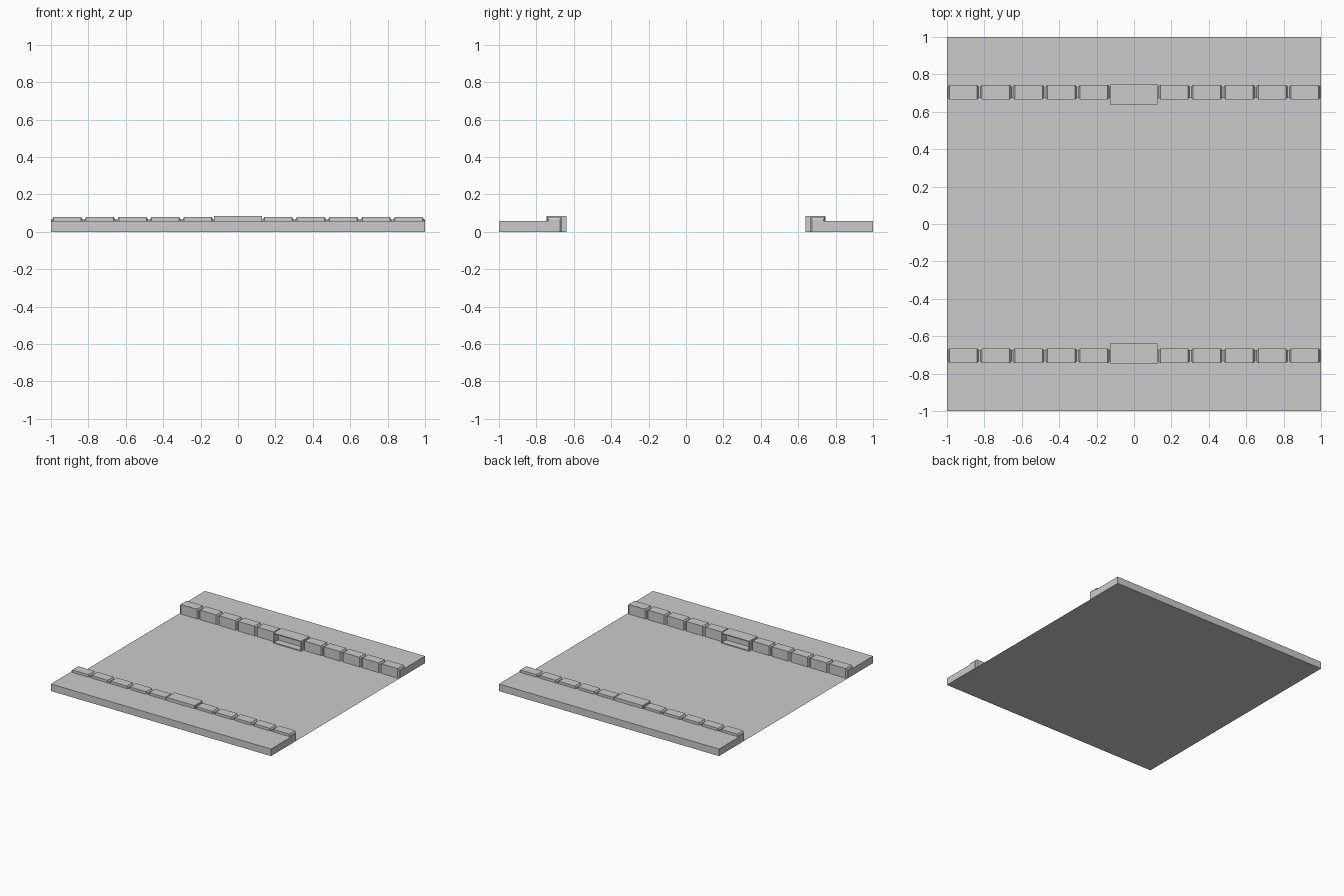
import bpy, bmesh

if "Cube" in bpy.data.objects:
    bpy.data.objects.remove(bpy.data.objects["Cube"])

def finish(name, bm, axes):
    bmesh.ops.recalc_face_normals(bm, faces=bm.faces)
    me = bpy.data.meshes.new(name)
    bm.to_mesh(me)
    bm.free()
    ob = bpy.data.objects.new(name, me)
    bpy.context.collection.objects.link(ob)
    if any(axes):
        m = ob.modifiers.new("mirror", 'MIRROR')
        m.use_axis = axes
        m.use_mirror_merge = False
    return ob

def loft(sections):
    """Join (x, [(y, z), ...]) sections into a capped solid."""
    bm = bmesh.new()
    rings = [[bm.verts.new((x, y, z)) for y, z in prof] for x, prof in sections]
    n = len(rings[0])
    for a, b in zip(rings, rings[1:]):
        for i in range(n):
            j = (i + 1) % n
            bm.faces.new((a[i], a[j], b[j], b[i]))
    bm.faces.new(rings[0])
    bm.faces.new(rings[-1])
    return bm

def ell(front, back, top, ledge=0.058, inner=0.705):
    """L-shaped section: front wall plus a lip over the pavement."""
    return [(front, 0), (front, top), (back, top), (back, ledge),
            (inner, ledge), (inner, 0)]

# Road surface
bm = bmesh.new()
bmesh.ops.create_grid(bm, x_segments=1, y_segments=1, size=1)
finish("road", bm, (False, False, False))

# Raised pavements along both sides
pave = [(0.705, 0), (0.705, 0.058), (1, 0.058), (1, 0)]
finish("pavement", loft([(-1, pave), (1, pave)]), (False, True, False))

# Kerb stones with pinched joints between them
stone = ell(0.665, 0.743, 0.079)
joint = ell(0.674, 0.734, 0.065)
start, count = 0.127, 5
pitch = (1 - start) / count
sections = []
for i in range(count):
    a, b = start + i * pitch, start + (i + 1) * pitch
    if i == 0:
        sections.append((a, joint))
    sections += [(a + 0.005, joint), (a + 0.014, stone),
                 (b - 0.014, stone), (b - 0.005, joint)]
sections.append((1, joint))
finish("kerb", loft(sections), (True, True, False))

# Drain inlet with a recessed opening facing the road
box = ell(0.64, 0.745, 0.084)
bm = loft([(-0.127, box), (0.127, box)])
bmesh.ops.recalc_face_normals(bm, faces=bm.faces)
front = next(f for f in bm.faces if f.normal.y < -0.9 and f.calc_center_median().y < 0.65)
bmesh.ops.inset_region(bm, faces=[front], thickness=0.01)
pocket = bmesh.ops.extrude_discrete_faces(bm, faces=[front])["faces"][0]
bmesh.ops.translate(bm, verts=pocket.verts, vec=(0, 0.055, 0))
finish("drain_inlet", bm, (False, True, False))
